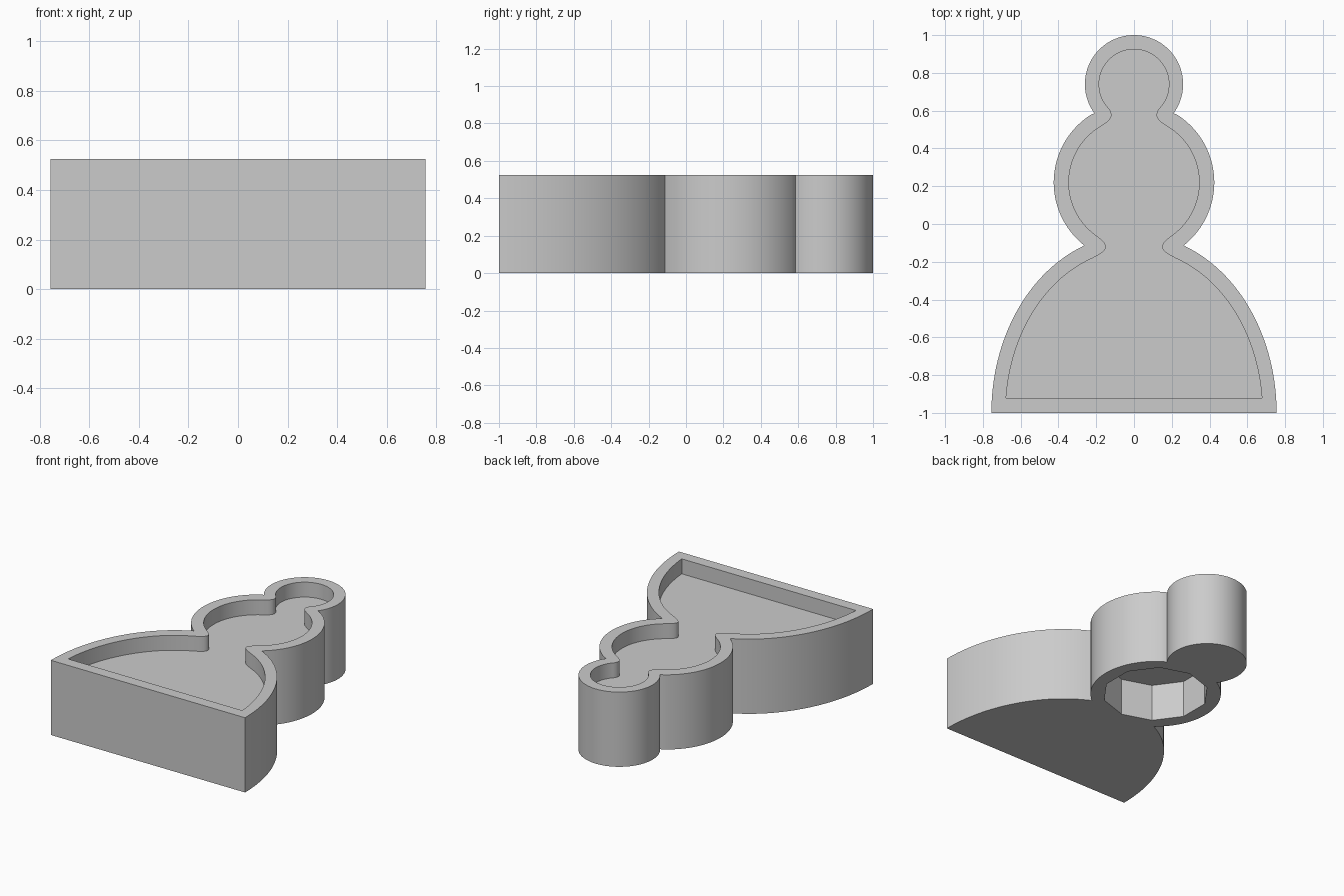
import bpy, bmesh
from math import sin, cos, radians
from mathutils import Vector, geometry

cube = bpy.data.objects.get("Cube")
if cube:
    bpy.data.objects.remove(cube, do_unlink=True)

HEIGHT = 0.525
POCKET_FLOOR = 0.42
SOCKET_TOP = 0.2625

grey = bpy.data.materials.new("plain grey")
grey.use_nodes = True
grey.diffuse_color = (0.6, 0.6, 0.6, 1)
grey.node_tree.nodes["Principled BSDF"].inputs["Base Color"].default_value = (0.6, 0.6, 0.6, 1)


def arc(cy, rx, ry, start, end, n):
    """Elliptical arc centred on x = 0, angles in degrees."""
    steps = [radians(start + (end - start) * i / n) for i in range(n + 1)]
    return [(rx * cos(a), cy + ry * sin(a)) for a in steps]


def fillet(p0, c0, c1, p1):
    """Rounded neck corner, without its end points."""
    pts = geometry.interpolate_bezier(*[Vector(p) for p in (p0, c0, c1, p1)], 14)
    return [(p.x, p.y) for p in pts[1:-1]]


def mirrored(half):
    """Close a half outline that runs from the top centre down the +x side."""
    return half + [(-x, y) for x, y in reversed(half) if x > 0.001]


def prism(name, outline, z0, z1):
    bm = bmesh.new()
    base = bm.faces.new([bm.verts.new((x, y, z0)) for x, y in outline])
    top = bmesh.ops.extrude_face_region(bm, geom=[base])["geom"]
    verts = [g for g in top if isinstance(g, bmesh.types.BMVert)]
    bmesh.ops.translate(bm, verts=verts, vec=(0, 0, z1 - z0))
    bmesh.ops.recalc_face_normals(bm, faces=bm.faces)
    mesh = bpy.data.meshes.new(name)
    bm.to_mesh(mesh)
    bm.free()
    mesh.materials.append(grey)
    obj = bpy.data.objects.new(name, mesh)
    bpy.context.collection.objects.link(obj)
    return obj


# Solid block: round head, round middle, bell-shaped foot
outer = (arc(0.74, 0.26, 0.26, 90, -36.4, 40)
         + arc(0.22, 0.425, 0.425, 60.1, -51.7, 40)[1:]
         + arc(-1, 0.755, 0.945, 69.4, 0, 32)[1:])
block = prism("pawn_block", mirrored(outer), 0, HEIGHT)

# Shallow pocket in the top, with rounded necks
inner = (arc(0.74, 0.185, 0.185, 90, -40.6, 36)
         + fillet((0.14, 0.62), (0.107, 0.583), (0.112, 0.553), (0.167, 0.524))
         + arc(0.22, 0.345, 0.345, 61.2, -54.6, 36)
         + fillet((0.2, -0.061), (0.125, -0.115), (0.13, -0.139), (0.235, -0.188))
         + arc(-1, 0.68, 0.865, 69.8, 5.3, 32))
pocket = prism("pocket_cutter", mirrored(inner), POCKET_FLOOR, HEIGHT + 0.1)

# Ten-sided blind socket in the underside
socket = prism("socket_cutter", arc(0.22, 0.345, 0.345, 90, 450, 10)[:-1], -0.1, SOCKET_TOP)

bpy.ops.object.select_all(action='DESELECT')
bpy.context.view_layer.objects.active = block
block.select_set(True)
for cutter in (pocket, socket):
    cutter.hide_render = True
    mod = block.modifiers.new(cutter.name, 'BOOLEAN')
    mod.operation = 'DIFFERENCE'
    mod.solver = 'EXACT'
    mod.object = cutter
    bpy.ops.object.modifier_apply(modifier=mod.name)
    bpy.data.objects.remove(cutter, do_unlink=True)

bpy.ops.object.shade_smooth_by_angle(angle=radians(30))
